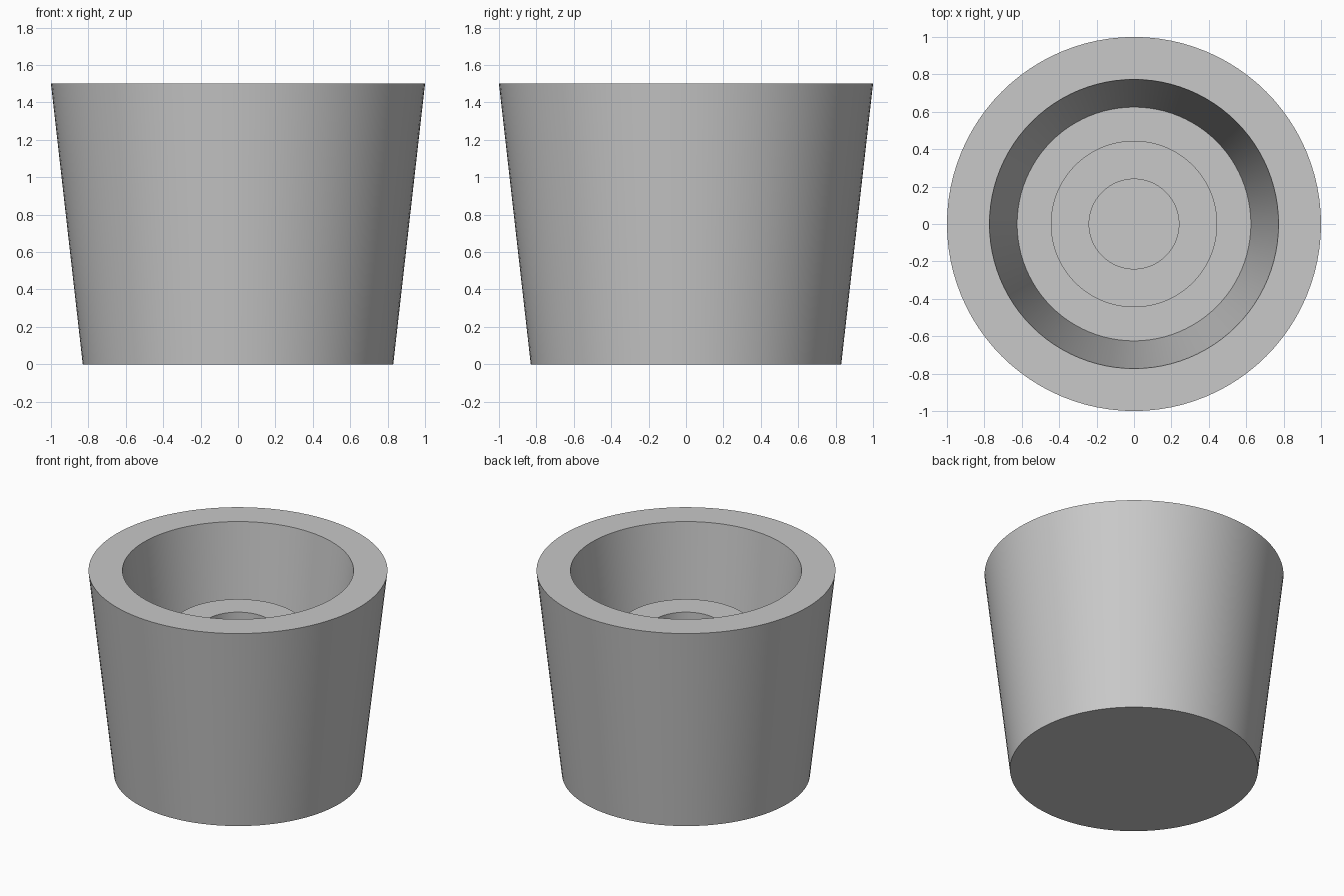
import bpy, bmesh, math

if "Cube" in bpy.data.objects:
    bpy.data.objects.remove(bpy.data.objects["Cube"])

SEGMENTS = 96

grey = bpy.data.materials.new("light_grey")
grey.diffuse_color = (0.58, 0.58, 0.58, 1.0)
grey.use_nodes = True
grey.node_tree.nodes["Principled BSDF"].inputs["Base Color"].default_value = grey.diffuse_color


def lathe(name, profile):
    """Revolve an (r, z) profile about z; ends at r = 0 become flat caps."""
    bm = bmesh.new()
    rings = []
    for r, z in profile:
        rings.append([bm.verts.new((r * math.cos(a), r * math.sin(a), z))
                      for a in (2 * math.pi * i / SEGMENTS for i in range(SEGMENTS))])
    for low, high in zip(rings, rings[1:]):
        for i in range(SEGMENTS):
            j = (i + 1) % SEGMENTS
            bm.faces.new((low[i], low[j], high[j], high[i]))
    bm.faces.new(rings[0][::-1])
    bm.faces.new(rings[-1])
    bmesh.ops.recalc_face_normals(bm, faces=bm.faces)
    mesh = bpy.data.meshes.new(name)
    bm.to_mesh(mesh)
    bm.free()
    mesh.materials.append(grey)
    obj = bpy.data.objects.new(name, mesh)
    bpy.context.collection.objects.link(obj)
    bpy.ops.object.select_all(action='DESELECT')
    obj.select_set(True)
    bpy.context.view_layer.objects.active = obj
    bpy.ops.object.shade_smooth_by_angle(angle=math.radians(30))
    return obj


FLOOR = 0.19

# Tapered cup with an even wall and a hollow central post, as one solid
lathe("tapered_cup_with_post", [
    (0.83, 0.0), (1.0, 1.5),           # outer wall
    (0.773, 1.5), (0.625, FLOOR),      # rim and inner wall
    (0.445, FLOOR), (0.445, 1.08),     # floor and outside of post
    (0.24, 1.08), (0.24, FLOOR),       # post top and bore
])
